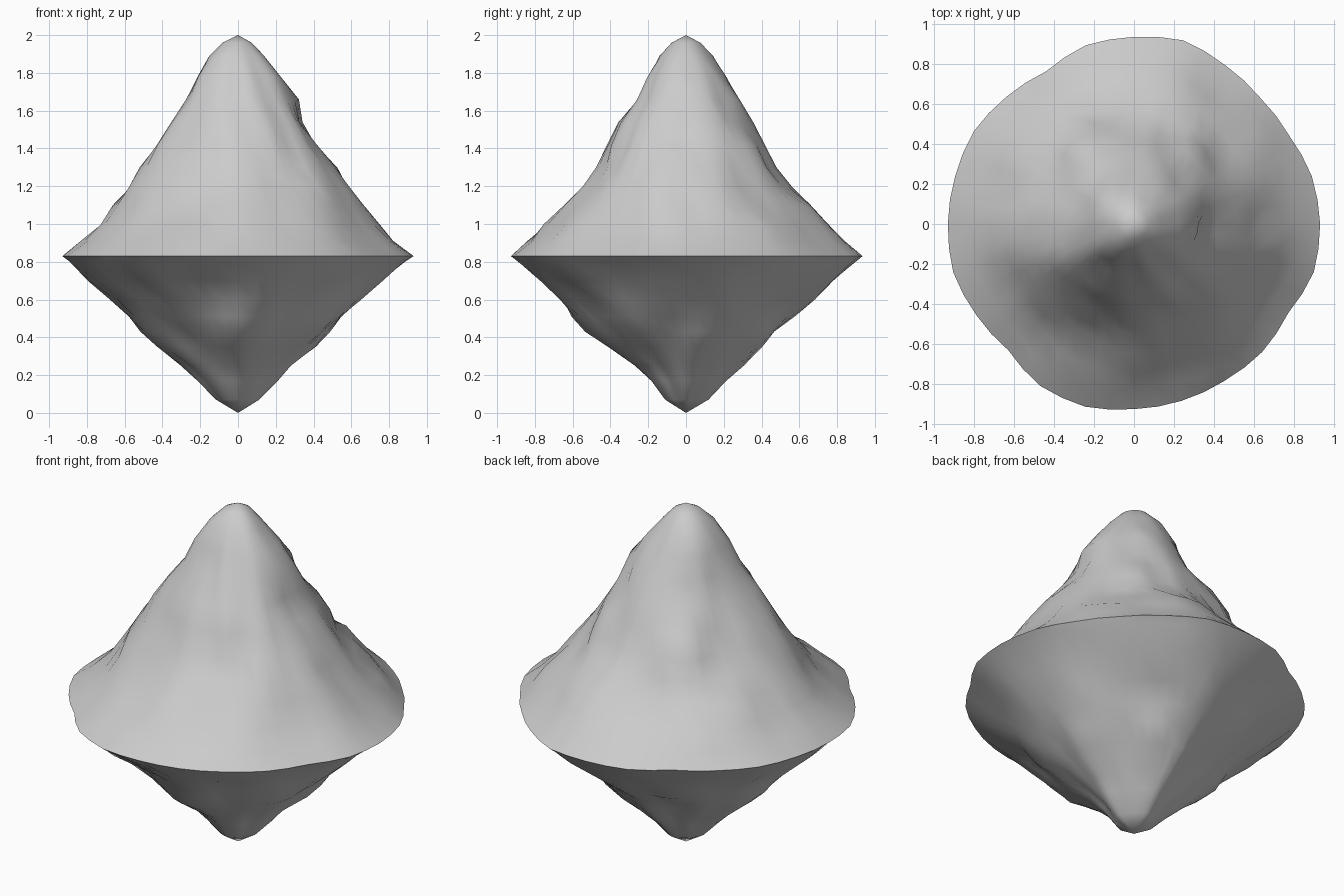
import bpy, bmesh, math
from mathutils import Vector, noise

if "Cube" in bpy.data.objects:
    bpy.data.objects.remove(bpy.data.objects["Cube"])

SEG = 48
RIM_Z = 0.83
# silhouette profile (height, radius), peak down to the lower tip
PROFILE = [(1.96, .075), (1.89, .14), (1.78, .21), (1.66, .285), (1.54, .345),
           (1.42, .415), (1.30, .485), (1.20, .555), (1.10, .64), (1.0, .735),
           (.91, .83), (.83, .925), (.80, .885), (.70, .775), (.60, .66),
           (.51, .57), (.43, .49), (.35, .41), (.25, .285), (.17, .205), (.07, .12)]
# uneven rim outline, one radius every 15 degrees
RIM = [.93, .92, .892, .892, .915, .95, .935, .925, .88, .90, .925, .925,
       .93, .935, .91, .89, .935, .945, .925, .915, .905, .905, .89, .93]


def rim_factor(a):
    t = a / (2 * math.pi) * len(RIM)
    i, f = int(t), t - int(t)
    return (RIM[i % 24] * (1 - f) + RIM[(i + 1) % 24] * f) / .925


def radius(a, z, r):
    near_rim = max(0.0, 1 - abs(z - RIM_Z) / .35)
    s = 1 + (rim_factor(a) - 1) * near_rim
    # the underside tapers into a rounded four sided point
    if z < .8:
        p = 2 - .55 * min(1, (.8 - z) / .4)
        c, d = abs(math.cos(a)), abs(math.sin(a))
        s *= (c ** p + d ** p) ** (-1 / p)
    # broad weathering plus narrow gullies, fading at the rim and tips
    q = Vector((math.cos(a) * r, math.sin(a) * r, z))
    n = .06 * noise.noise(q * 3.2 + Vector((4, 1, 7)))
    n += .03 * noise.noise(Vector((q.x * 9, q.y * 9, z * 4)))
    fade = min(1, r / .3) * min(1, abs(z - RIM_Z) / .15)
    return r * s + n * fade


# floating rock: lofted rings with a sharp rim
bm = bmesh.new()
top = bm.verts.new((0, 0, 2))
rings = []
for z, r in PROFILE:
    ring = []
    for i in range(SEG):
        a = 2 * math.pi * i / SEG
        rr = radius(a, z, r)
        ring.append(bm.verts.new((rr * math.cos(a), rr * math.sin(a), z)))
    rings.append(ring)
tip = bm.verts.new((0, 0, 0))
for i in range(SEG):
    j = (i + 1) % SEG
    bm.faces.new((top, rings[0][i], rings[0][j]))
    bm.faces.new((tip, rings[-1][j], rings[-1][i]))
    for u, l in zip(rings, rings[1:]):
        bm.faces.new((u[i], l[i], l[j], u[j]))
bmesh.ops.recalc_face_normals(bm, faces=bm.faces)
mesh = bpy.data.meshes.new("floating_rock")
bm.to_mesh(mesh)
bm.free()
rock = bpy.data.objects.new("floating_rock", mesh)
bpy.context.collection.objects.link(rock)
bpy.context.view_layer.objects.active = rock
rock.select_set(True)
bpy.ops.object.shade_smooth_by_angle(angle=math.radians(50))
